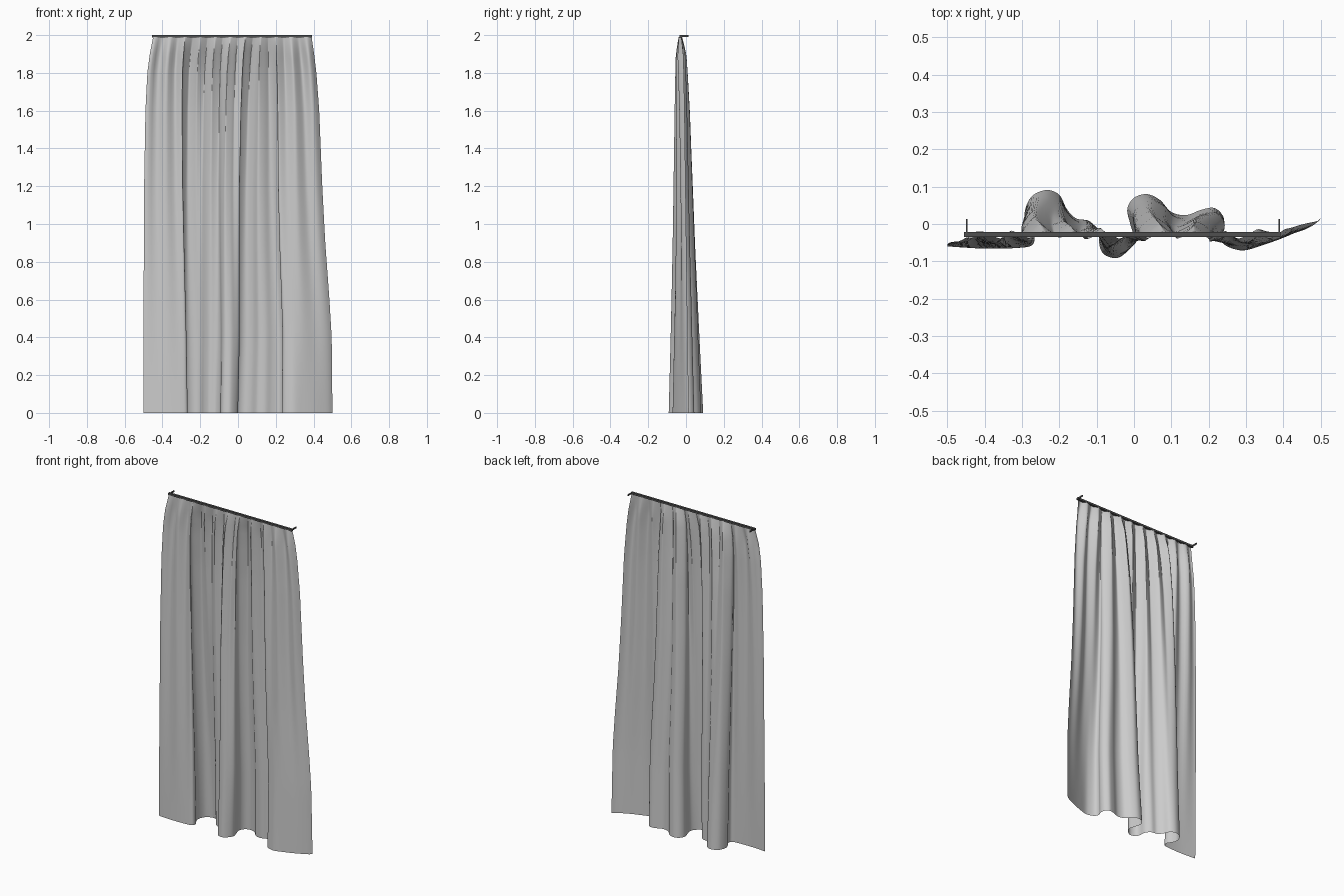
import bpy, bmesh, math

if "Cube" in bpy.data.objects:
    bpy.data.objects.remove(bpy.data.objects["Cube"])

# Plan outline of the hem, left to right (x, y)
HEM = [(-.5, -.06), (-.4, -.066), (-.31, -.064), (-.272, -.056), (-.268, -.03),
       (-.284, -.003), (-.293, .03), (-.275, .073), (-.235, .091), (-.2, .078),
       (-.18, .04), (-.155, .015), (-.12, .008), (-.096, -.02), (-.092, -.06),
       (-.078, -.083), (-.045, -.091), (-.015, -.07), (.0, -.04), (-.01, 0),
       (-.018, .04), (0, .07), (.035, .08), (.07, .064), (.1, .032), (.14, .024),
       (.18, .038), (.215, .043), (.238, .022), (.241, -.005), (.232, -.03),
       (.24, -.053), (.268, -.067), (.3, -.07), (.35, -.055), (.4, -.037),
       (.45, -.015), (.48, 0), (.5, .015)]
TOP_L, TOP_R, TOP_Z, MID_Y = -.45, .388, 1.99, -.03
# Height curves: (z, fold strength, left edge, right edge)
LEVELS = [(2, 0, -.447, .388), (1.9, .13, -.467, .403), (1.8, .21, -.48, .415),
          (1.6, .34, -.49, .43), (1.2, .51, -.497, .446), (.9, .63, -.498, .462),
          (.6, .76, -.5, .484), (.4, .84, -.5, .496), (0, 1, -.5, .5)]


def spline(pts, per):
    out = []
    for i in range(len(pts) - 1):
        a, b, c, d = (pts[max(i - 1, 0)], pts[i], pts[i + 1], pts[min(i + 2, len(pts) - 1)])
        for k in range(per):
            t = k / per
            out.append(tuple(.5 * (2 * q + (r - p) * t + (2 * p - 5 * q + 4 * r - s) * t * t
                                   + (3 * q - p - 3 * r + s) * t ** 3)
                             for p, q, r, s in zip(a, b, c, d)))
    return out + [pts[-1]]


def level(z):
    for a, b in zip(LEVELS, LEVELS[1:]):
        if z >= b[0]:
            t = (a[0] - z) / (a[0] - b[0])
            return [p + (q - p) * t for p, q in zip(a[1:], b[1:])]
    return LEVELS[-1][1:]


def make_curtain():
    hem = spline(HEM, 6)
    arc = [0]
    for p, q in zip(hem, hem[1:]):
        arc.append(arc[-1] + math.dist(p, q))
    rows, cols = 40, len(hem)
    bm = bmesh.new()
    grid = []
    for j in range(rows + 1):
        z = TOP_Z * (1 - (j / rows) ** 1.5)
        w, left, right = level(z)
        # small gathers appear just below the rod and fade downward
        gather = min(1, .4 + (TOP_Z - z) * 6) * (1 - w) ** 1.3
        row = []
        for (hx, hy), s in zip(hem, arc):
            u = s / arc[-1]
            v = .55 * u + .45 * (hx + .5)
            x_top = TOP_L + (TOP_R - TOP_L) * v
            x_top += .06 * math.exp(-((x_top + .02) / .15) ** 2)
            x = x_top * (1 - w) + hx * w
            el, er = TOP_L * (1 - w) - .5 * w, TOP_R * (1 - w) + .5 * w
            x += (left - el) * (1 - v) + (right - er) * v
            phase = 2 * math.pi * (x_top + .26) / .08
            x += .007 * gather * math.sin(2 * phase) * math.sin(math.pi * v)
            y = MID_Y * (1 - w) + hy * w + .021 * gather * math.sin(phase)
            row.append(bm.verts.new((x, y, z)))
        grid.append(row)
    for a, b in zip(grid, grid[1:]):
        for i in range(cols - 1):
            bm.faces.new((a[i], b[i], b[i + 1], a[i + 1])).smooth = True
    me = bpy.data.meshes.new("curtain")
    bm.to_mesh(me)
    bm.free()
    bpy.context.collection.objects.link(bpy.data.objects.new("curtain", me))


dark = bpy.data.materials.new("dark_metal")
dark.diffuse_color = (.08, .08, .08, 1)
dark.use_nodes = True
dark.node_tree.nodes["Principled BSDF"].inputs["Base Color"].default_value = dark.diffuse_color


def box(name, lo, hi):
    bpy.ops.mesh.primitive_cube_add(size=1, location=[(a + b) / 2 for a, b in zip(lo, hi)])
    ob = bpy.context.object
    ob.name = name
    ob.scale = [b - a for a, b in zip(lo, hi)]
    ob.data.materials.append(dark)


make_curtain()

# Rail and its two wall brackets
box("curtain_rail", (-.455, -.035, 1.988), (.393, -.021, 2))
for name, x in (("left_bracket", -.448), ("right_bracket", .389)):
    box(name, (x - .002, -.024, 1.99), (x + .002, .014, 2))
